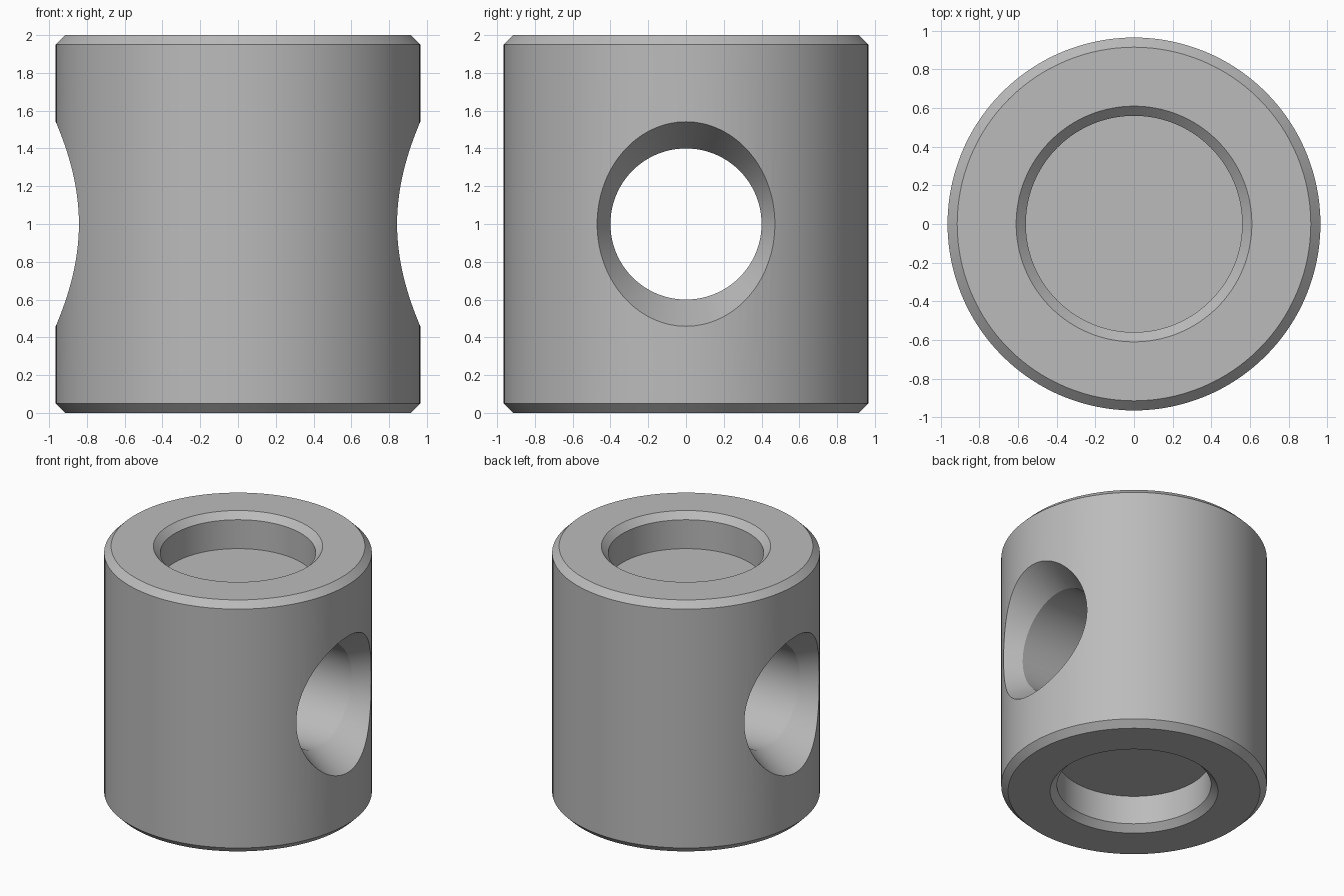
import bpy, bmesh, math
from mathutils import Matrix, Vector

if "Cube" in bpy.data.objects:
    bpy.data.objects.remove(bpy.data.objects["Cube"])

SEGS = 128


def lathe(name, profile, rotation=Matrix()):
    """Spin a closed (radius, height) profile about z; the ends lie on the axis."""
    bm = bmesh.new()
    verts = [bm.verts.new((r, 0, z)) for r, z in profile]
    edges = [bm.edges.new(pair) for pair in zip(verts, verts[1:])]
    bmesh.ops.spin(bm, geom=verts + edges, cent=(0, 0, 0), axis=(0, 0, 1),
                   angle=math.tau, steps=SEGS, use_duplicate=False)
    bmesh.ops.remove_doubles(bm, verts=bm.verts, dist=1e-5)
    bmesh.ops.recalc_face_normals(bm, faces=bm.faces)
    bmesh.ops.transform(bm, matrix=rotation, verts=bm.verts)
    mesh = bpy.data.meshes.new(name)
    bm.to_mesh(mesh)
    bm.free()
    obj = bpy.data.objects.new(name, mesh)
    bpy.context.collection.objects.link(obj)
    return obj


# Chamfered cylinder with a blind bore in each end
R, C = 0.965, 0.05
bore, depth = 0.56, 0.28
lower = [(0, depth), (bore, depth), (bore, C), (bore + C, 0), (R - C, 0), (R, C)]
upper = [(r, 2 - z) for r, z in reversed(lower)]
body = lathe("cylinder_body", lower + upper)

# Cross hole along x, countersunk at both sides
start, end, hole = 0.72, 1.1, 0.4
wide = hole + (end - start) * math.tan(math.radians(30))
half = [(0, -end), (wide, -end), (hole, -start)]
cutter = lathe("cross_hole_cutter", half + [(r, -z) for r, z in reversed(half)],
               Matrix.Translation(Vector((0, 0, 1))) @ Matrix.Rotation(math.pi / 2, 4, 'Y'))
cutter.hide_render = True

cut = body.modifiers.new("cross_hole", 'BOOLEAN')
cut.operation = 'DIFFERENCE'
cut.solver = 'EXACT'
cut.object = cutter
bpy.context.view_layer.objects.active = body
body.select_set(True)
bpy.ops.object.modifier_apply(modifier=cut.name)
bpy.data.objects.remove(cutter, do_unlink=True)

# Plain grey metal
grey = bpy.data.materials.new("grey_metal")
grey.diffuse_color = (0.5, 0.5, 0.5, 1)
grey.use_nodes = True
grey.node_tree.nodes["Principled BSDF"].inputs["Base Color"].default_value = grey.diffuse_color
body.data.materials.clear()
body.data.materials.append(grey)
bpy.ops.object.shade_smooth_by_angle(angle=math.radians(20))
